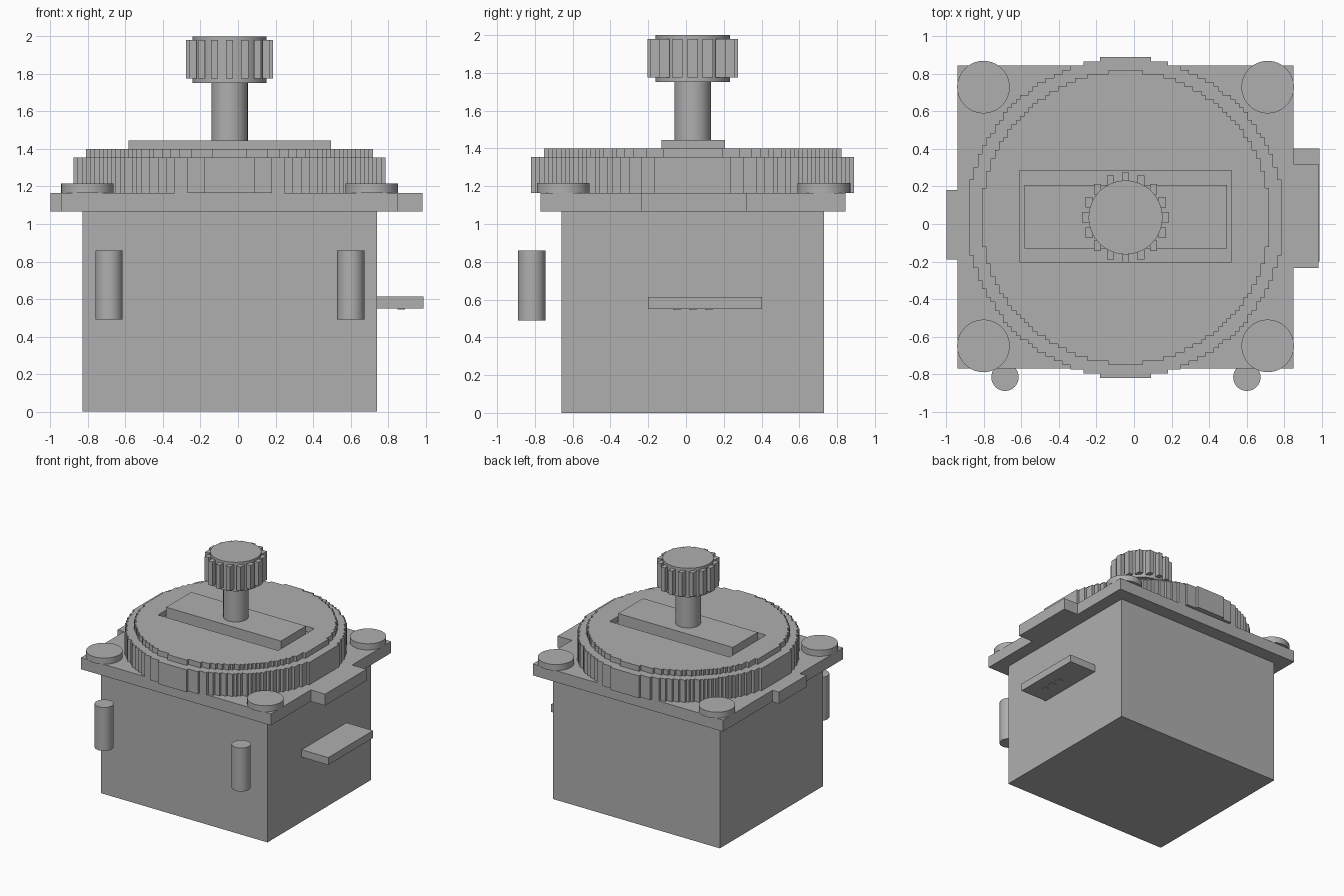
import bpy
import bmesh
import math

if "Cube" in bpy.data.objects:
    bpy.data.objects.remove(bpy.data.objects["Cube"])

CX, CY = -0.045, 0.035      # common axis of the body, dial and knob
CELL = 0.0225               # step size of the stepped discs

grey = bpy.data.materials.new("plain_grey")
grey.use_nodes = True
colour = (0.43, 0.43, 0.43, 1)
grey.diffuse_color = colour
grey.node_tree.nodes["Principled BSDF"].inputs["Base Color"].default_value = colour


def finish(name, bm):
    bmesh.ops.recalc_face_normals(bm, faces=bm.faces)
    mesh = bpy.data.meshes.new(name)
    bm.to_mesh(mesh)
    bm.free()
    mesh.materials.append(grey)
    obj = bpy.data.objects.new(name, mesh)
    bpy.context.collection.objects.link(obj)
    return obj


def prism(name, points, z0, z1):
    bm = bmesh.new()
    face = bm.faces.new([bm.verts.new((x, y, z0)) for x, y in points])
    new = bmesh.ops.extrude_face_region(bm, geom=[face])["geom"]
    for v in new:
        if isinstance(v, bmesh.types.BMVert):
            v.co.z = z1
    return finish(name, bm)


def box(name, x0, x1, y0, y1, z0, z1):
    return prism(name, [(x0, y0), (x1, y0), (x1, y1), (x0, y1)], z0, z1)


def cylinder(name, x, y, r, z0, z1, sides=64):
    ring = [2 * math.pi * i / sides for i in range(sides)]
    obj = prism(name, [(x + r * math.cos(a), y + r * math.sin(a)) for a in ring], z0, z1)
    bpy.ops.object.select_all(action='DESELECT')
    obj.select_set(True)
    bpy.context.view_layer.objects.active = obj
    bpy.ops.object.shade_smooth_by_angle(angle=math.radians(30))
    return obj


def stepped_disc(name, radius, z0, z1):
    # Outline of a circle snapped to square cells
    rows = math.ceil(radius)
    right, last = [], None
    for j in range(-rows, rows):
        c = j + 0.5
        if abs(c) > radius:
            continue
        w = math.floor(math.sqrt(radius ** 2 - c ** 2))
        if w != last:
            if last is not None:
                right.append((last, j))
            right.append((w, j))
        last = w
    right.append((last, rows))
    outline = right + [(-w, j) for w, j in reversed(right)]
    return prism(name, [(CX + w * CELL, CY + j * CELL) for w, j in outline], z0, z1)


# Body and mounting flange with its side tabs
box("body", -0.83, 0.74, -0.66, 0.73, 0, 1.07)
prism("flange", [(-0.94, -0.77), (0.85, -0.77), (0.85, -0.235), (0.985, -0.235),
                 (0.985, 0.32), (0.85, 0.32), (0.85, 0.845), (-0.94, 0.845),
                 (-0.94, 0.18), (-1.0, 0.18), (-1.0, -0.19), (-0.94, -0.19)], 1.067, 1.165)

# Corner screw heads
for x, side in ((-0.803, "right"), (0.713, "left")):
    for y, end in ((-0.65, "front"), (0.73, "back")):
        cylinder(f"screw_{end}_{side}", x, y, 0.14, 1.165, 1.217)

# Front pins
for x, side in ((-0.688, "right"), (0.602, "left")):
    cylinder(f"pin_{side}", x, -0.817, 0.073, 0.49, 0.86, 48)

# Side terminal with small studs underneath
box("side_terminal", 0.74, 0.99, -0.2, 0.402, 0.55, 0.613)
for i in range(3):
    y = -0.05 + 0.085 * i
    box(f"terminal_stud_{i + 1}", 0.85, 0.89, y - 0.02, y + 0.02, 0.545, 0.55)

# Stepped dial, with a slot cut through its upper layer
stepped_disc("dial_base", 38, 1.165, 1.355)
top = stepped_disc("dial_top", 34.75, 1.355, 1.4)
cutter = box("slot_cutter", -0.61, 0.52, -0.203, 0.285, 1.3, 1.5)
cutter.hide_render = True
cut = top.modifiers.new("slot", 'BOOLEAN')
cut.operation = 'DIFFERENCE'
cut.solver = 'EXACT'
cut.object = cutter
bpy.context.view_layer.objects.active = top
bpy.ops.object.modifier_apply(modifier=cut.name)
bpy.data.objects.remove(cutter)

# Cross bar, shaft and knob
box("cross_bar", -0.585, 0.495, -0.13, 0.207, 1.355, 1.445)
cylinder("shaft", CX, CY, 0.097, 1.44, 1.76)
cylinder("knob", CX, CY, 0.197, 1.753, 2.0)

# Square grip teeth around the knob
for i in range(16):
    a = 2 * math.pi * i / 16
    x, y = CX + 0.212 * math.cos(a), CY + 0.212 * math.sin(a)
    box(f"knob_tooth_{i + 1}", x - 0.019, x + 0.019, y - 0.028, y + 0.028, 1.775, 1.98)
